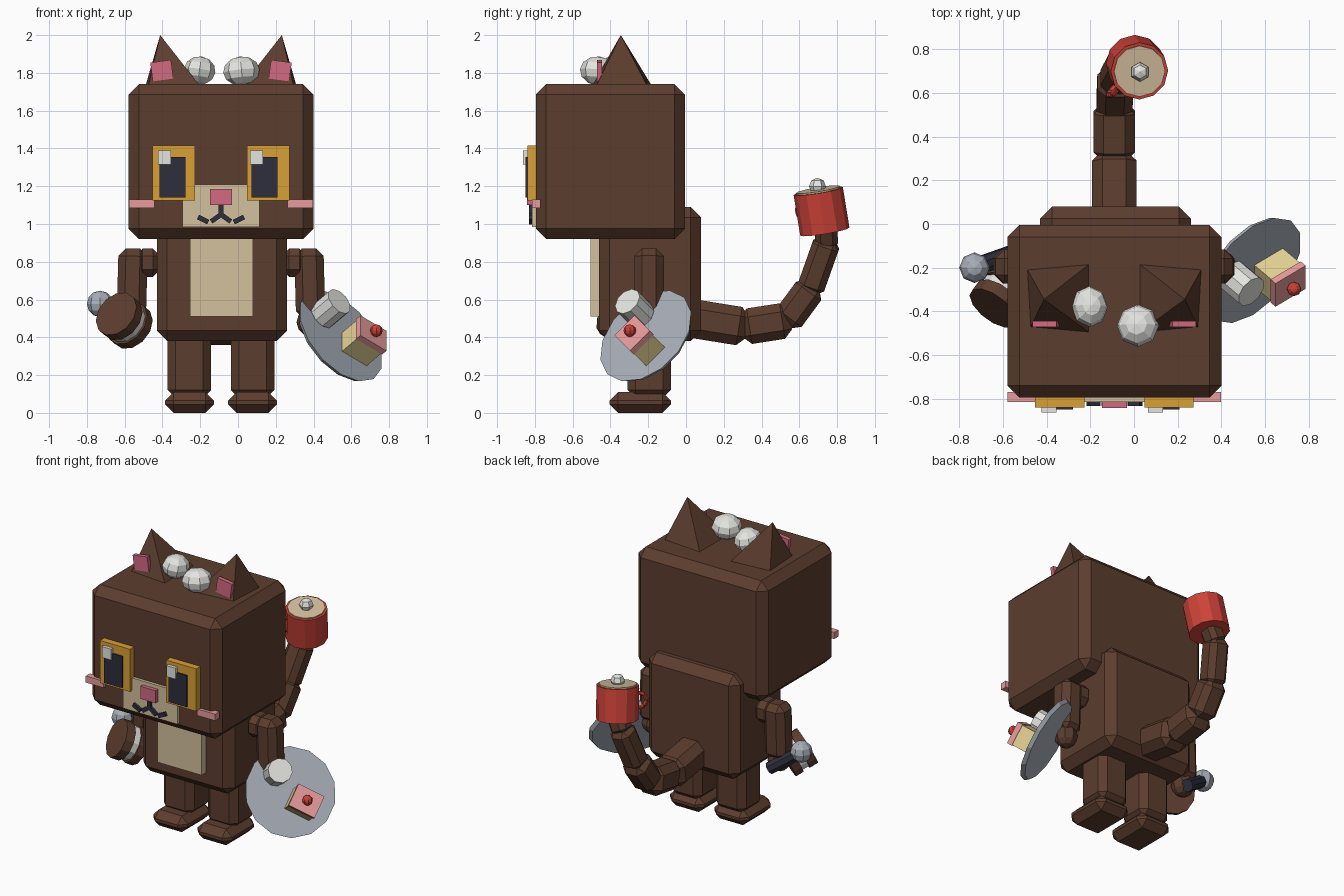
import bpy, bmesh, math
from mathutils import Vector, Matrix

if "Cube" in bpy.data.objects:
    bpy.data.objects.remove(bpy.data.objects["Cube"])

CX = -0.09  # middle of the body in x


def mat(name, hexcol):
    c = [int(hexcol[i:i + 2], 16) / 255 for i in (0, 2, 4)]
    lin = [x / 12.92 if x < 0.04045 else ((x + 0.055) / 1.055) ** 2.4 for x in c]
    m = bpy.data.materials.new(name)
    m.diffuse_color = (*lin, 1)
    m.use_nodes = True
    m.node_tree.nodes["Principled BSDF"].inputs["Base Color"].default_value = m.diffuse_color
    return m


BROWN = mat("dark brown", "5C3D2E")
CREAM = mat("cream", "D4C09E")
GREY = mat("silver grey", "A8AEB8")
WHITE = mat("white", "E4E4E0")
GOLD = mat("gold", "D9A036")
NAVY = mat("navy", "2E2E3E")
ROSE = mat("rose", "D46A82")
PINK = mat("light pink", "E89C9C")
RED = mat("red", "CC4238")
SPONGE = mat("sponge yellow", "E6D494")


def finish(name, bm, material, M):
    bmesh.ops.transform(bm, matrix=M, verts=bm.verts)
    bmesh.ops.recalc_face_normals(bm, faces=bm.faces)
    me = bpy.data.meshes.new(name)
    bm.to_mesh(me)
    bm.free()
    me.materials.append(material)
    ob = bpy.data.objects.new(name, me)
    bpy.context.collection.objects.link(ob)
    return ob


def frame(origin, z, x=(1, 0, 0)):
    """Matrix with local z along z and local x as near to x as possible."""
    z = Vector(z).normalized()
    x = Vector(x)
    x = (x - z * x.dot(z)).normalized()
    R = Matrix((x, z.cross(x), z)).transposed().to_4x4()
    return Matrix.Translation(origin) @ R


def box(name, size, loc, material, bevel=0.0, M=None):
    bm = bmesh.new()
    bmesh.ops.create_cube(bm, size=1)
    bmesh.ops.scale(bm, vec=size, verts=bm.verts)
    if bevel:
        bmesh.ops.bevel(bm, geom=bm.edges[:], offset=bevel, segments=1, affect='EDGES')
    return finish(name, bm, material, Matrix.Translation(loc) if M is None else M)


def span(name, x, y, z, material, bevel=0.0):
    """Box from min/max ranges."""
    r = (x, y, z)
    return box(name, [b - a for a, b in r], [(a + b) / 2 for a, b in r], material, bevel)


def limb(name, p, q, w, material, bevel):
    p, q = Vector(p), Vector(q)
    return box(name, (w, w, (q - p).length), None, material, bevel, frame((p + q) / 2, q - p))


def cyl(name, p, q, r, material, n=12, r2=None):
    p, q = Vector(p), Vector(q)
    bm = bmesh.new()
    bmesh.ops.create_cone(bm, cap_ends=True, segments=n, radius1=r,
                          radius2=r if r2 is None else r2, depth=(q - p).length)
    return finish(name, bm, material, frame((p + q) / 2, q - p))


def ball(name, loc, r, material, scale=(1, 1, 1), seg=8, rings=6, z=(0, 0, 1)):
    bm = bmesh.new()
    bmesh.ops.create_uvsphere(bm, u_segments=seg, v_segments=rings, radius=r)
    bmesh.ops.scale(bm, vec=scale, verts=bm.verts)
    return finish(name, bm, material, frame(loc, z))


# Head, body, belly
span("head", (-0.58, 0.40), (-0.795, -0.005), (0.92, 1.74), BROWN, 0.055)
span("body", (-0.43, 0.26), (-0.46, 0.08), (0.38, 1.09), BROWN, 0.055)
span("belly_patch", (-0.255, 0.08), (-0.505, -0.44), (0.51, 0.95), CREAM)

for s, side in ((-1, "left"), (1, "right")):
    # Legs, feet, arms
    lx = CX + s * 0.167
    span(side + "_leg", (lx - 0.115, lx + 0.115), (-0.31, -0.08), (0.08, 0.44), BROWN, 0.042)
    span(side + "_foot", (lx - 0.13, lx + 0.13), (-0.405, -0.08), (0.0, 0.11), BROWN, 0.045)
    span(side + "_shoulder", *[sorted((CX + s * 0.32, CX + s * 0.455))], (-0.27, -0.12), (0.72, 0.87), BROWN, 0.04)
    limb(side + "_arm", (CX + s * 0.465, -0.195, 0.87), (CX + s * 0.475, -0.195, 0.50), 0.155, BROWN, 0.04)
    ball(side + "_hand", (CX + s * 0.475, -0.20, 0.48), 0.075, BROWN)

    # Ears: leaning four-sided pyramids with pink plates
    bm = bmesh.new()
    base = [bm.verts.new((CX + s * x, y, 1.73)) for x, y in
            ((0.11, -0.18), (0.40, -0.205), (0.385, -0.475), (0.11, -0.50))]
    tip = bm.verts.new((CX + s * 0.322, -0.345, 2.0))
    bm.faces.new(base)
    for i in range(4):
        bm.faces.new((base[i], base[(i + 1) % 4], tip))
    finish(side + "_ear", bm, BROWN, Matrix.Identity(4))
    box(side + "_inner_ear", (0.11, 0.028, 0.10), None, ROSE, 0,
        Matrix.Translation((CX + s * 0.313, -0.458, 1.812)) @ Matrix.Rotation(s * 0.14, 4, 'Y'))

    # Eyes and cheeks
    ex = CX + s * 0.25
    span(side + "_eye", (ex - 0.113, ex + 0.113), (-0.84, -0.78), (1.125, 1.415), GOLD)
    px = -0.347 if s < 0 else 0.14
    span(side + "_pupil", (px - 0.068, px + 0.068), (-0.85, -0.83), (1.14, 1.355), NAVY)
    span(side + "_eye_glint", (px - 0.077, px - 0.007), (-0.862, -0.835), (1.315, 1.39), WHITE)
    kx = CX + s * 0.42
    span(side + "_cheek", (kx - 0.068, kx + 0.068), (-0.815, -0.77), (1.085, 1.13), PINK)

# Muzzle, nose, mouth strokes
span("muzzle", (-0.295, 0.115), (-0.815, -0.78), (0.985, 1.21), CREAM)
span("nose", (-0.147, -0.033), (-0.842, -0.80), (1.10, 1.185), ROSE)
strokes = [((0, 1.105), (0, 1.04))]
for s in (-1, 1):
    strokes += [((0, 1.05), (s * 0.052, 1.013)), ((s * 0.068, 1.01), (s * 0.122, 1.037))]
for i, (a, b) in enumerate(strokes):
    p, q = Vector((CX + a[0], -0.82, a[1])), Vector((CX + b[0], -0.82, b[1]))
    box("mouth_%d" % i, (0.026, 0.024, (q - p).length), None, NAVY, 0,
        frame((p + q) / 2, q - p, (-(q - p).z, 0, (q - p).x)))

# Two puffs on the head
ball("left_puff", (-0.203, -0.378, 1.813), 0.09, WHITE, (0.93, 1.05, 0.83), z=(0.15, 0.1, 1))
ball("right_puff", (0.018, -0.465, 1.81), 0.097, WHITE, (1, 1, 0.8), z=(-0.1, 0.1, 1))

# Tail: chain of bevelled blocks
path = [(CX, 0.0, 0.505), (CX, 0.31, 0.455), (CX, 0.535, 0.49), (-0.085, 0.66, 0.66),
        (-0.04, 0.745, 0.90), (0.0, 0.74, 0.99)]
widths = (0.205, 0.19, 0.165, 0.145, 0.12)
for i, w in enumerate(widths):
    p, q = Vector(path[i]), Vector(path[i + 1])
    e = (q - p).normalized() * 0.02
    limb("tail_%d" % i, p - e, q + e, w, BROWN, w * 0.24)

# Mug balanced on the tail
mb, mt = Vector((0.003, 0.735, 0.96)), Vector((0.025, 0.70, 1.175))
ax = (mt - mb).normalized()
cyl("mug", mb, mt, 0.132, RED)
cyl("mug_foam", mt - ax * 0.01, mt + ax * 0.008, 0.118, CREAM)
ball("mug_topping", mt + ax * 0.025, 0.045, WHITE, seg=6, rings=4)
out = Vector((-0.7, -0.7, 0))
hc = (mb + mt) / 2 + out * 0.135
H = frame(hc, out.cross(ax), ax)
ring = []
for i in range(8):
    a = i * math.tau / 8
    ring.append(H @ Vector((0.05 * math.cos(a), 0.05 * math.sin(a), 0)))
for i in range(8):
    limb("mug_handle_%d" % i, ring[i], ring[(i + 1) % 8], 0.024, RED, 0.005)

# Tilted serving plate
N = Vector((0.64, -0.54, 0.54)).normalized()
pc = Vector((0.545, -0.213, 0.408))
cyl("plate", pc - N * 0.025, pc, 0.272, GREY, 14, 0.288)

# Marshmallow on the plate
mbase = Vector((0.453, -0.24, 0.52))
cyl("marshmallow", mbase - N * 0.01, mbase + N * 0.13, 0.078, WHITE, 10)

# Cake slice: sponge, icing, cherry
cb = Vector((0.617, -0.2, 0.338))
up = (0, 0.707, 0.707)
box("cake_sponge", (0.14, 0.17, 0.125), None, SPONGE, 0, frame(cb + N * 0.06, N, up))
box("cake_icing", (0.15, 0.18, 0.035), None, PINK, 0, frame(cb + N * 0.138, N, up))
ball("cherry", cb + N * 0.18, 0.033, RED)

# Sandwich biscuit in the left hand
D = Vector((-0.53, -0.70, 0.45)).normalized()
bf = Vector((-0.645, -0.385, 0.525))
for name, a, b, r, m in (("biscuit_front", 0, 0.06, 0.128, BROWN),
                         ("biscuit_filling", 0.06, 0.105, 0.115, WHITE),
                         ("biscuit_back", 0.105, 0.16, 0.128, BROWN)):
    cyl(name, bf - D * b, bf - D * a, r, m, 12)

# Scoop: dark handle with a silver ball
cyl("scoop_handle", (-0.54, -0.13, 0.44), (-0.71, -0.19, 0.56), 0.042, NAVY, 8)
ball("scoop_ball", (-0.73, -0.20, 0.577), 0.07, GREY)
